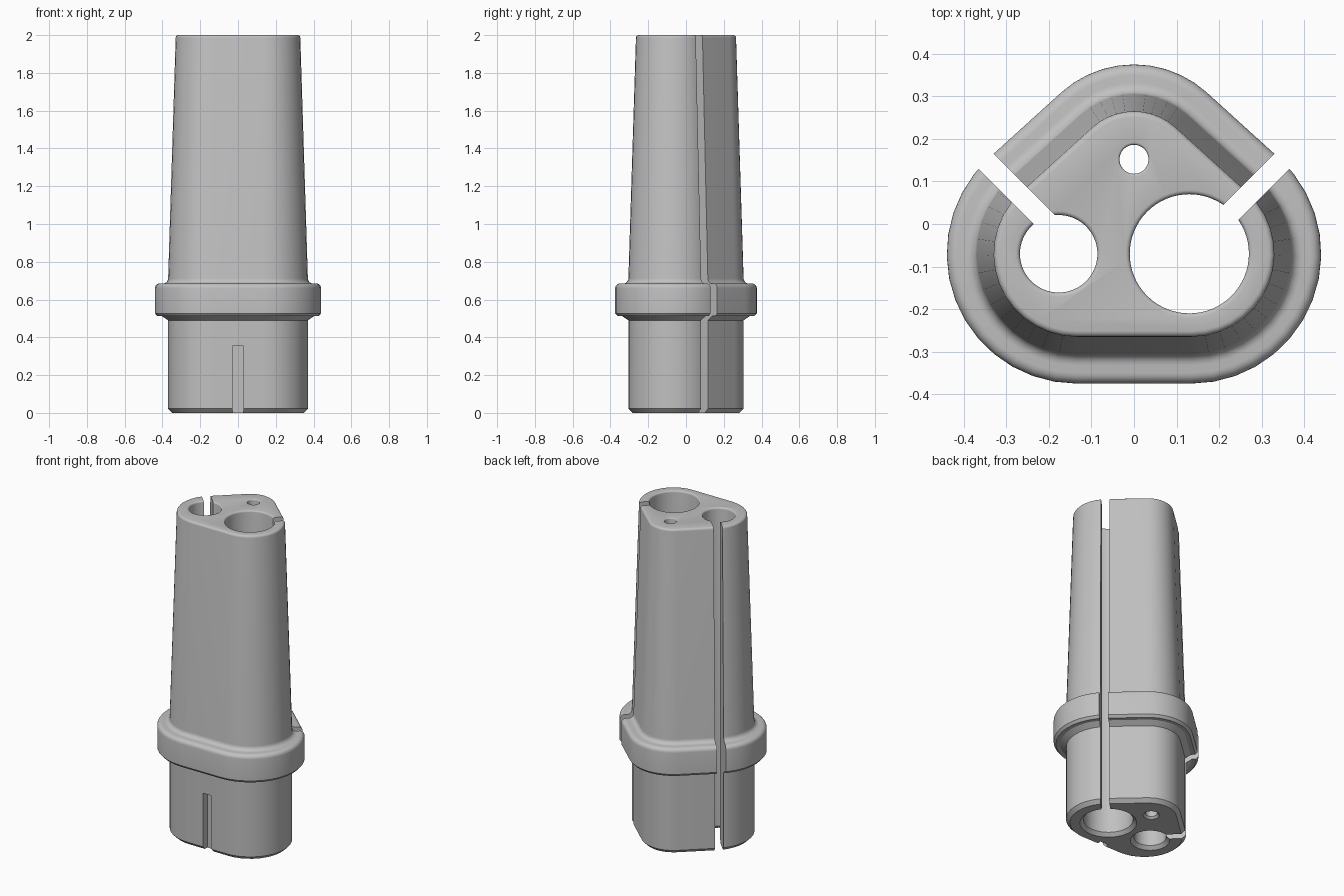
import bpy, bmesh, math
from math import cos, sin, pi, radians
from mathutils import Matrix

cube = bpy.data.objects.get("Cube")
if cube:
    bpy.data.objects.remove(cube, do_unlink=True)

grey = bpy.data.materials.new("plain grey")
grey.use_nodes = True
colour = (0.53, 0.53, 0.53, 1)
grey.diffuse_color = colour
grey.node_tree.nodes["Principled BSDF"].inputs["Base Color"].default_value = colour


def make_object(name, bm):
    bmesh.ops.recalc_face_normals(bm, faces=bm.faces)
    mesh = bpy.data.meshes.new(name)
    bm.to_mesh(mesh)
    bm.free()
    mesh.materials.append(grey)
    obj = bpy.data.objects.new(name, mesh)
    bpy.context.collection.objects.link(obj)
    return obj


def loft(name, rings):
    """Skin a stack of closed rings and cap both ends."""
    bm = bmesh.new()
    loops = [[bm.verts.new(p) for p in ring] for ring in rings]
    n = len(loops[0])
    for a, b in zip(loops, loops[1:]):
        for i in range(n):
            j = (i + 1) % n
            bm.faces.new((a[i], a[j], b[j], b[i]))
    bm.faces.new(loops[0][::-1])
    bm.faces.new(loops[-1])
    return make_object(name, bm)


def arc(x, y, r, z, start, end, steps):
    angles = [radians(start + (end - start) * i / steps) for i in range(steps + 1)]
    return [(x + r * cos(a), y + r * sin(a), z) for a in angles]


# Rounded triangle: two wide front corners and one blunt back corner
def outline(r, z):
    lean = 48
    return (arc(0.135, -0.07, r, z, -90, lean, 14)
            + arc(0, 0.12, r - 0.05, z, lean, 180 - lean, 10)
            + arc(-0.135, -0.07, r, z, 180 - lean, 270, 14))


# Body profile as corner radius and height
profile = [(0.213, 0), (0.235, 0.022), (0.235, 0.49), (0.267, 0.512),
           (0.292, 0.512), (0.305, 0.527)]
profile += [(0.28 + 0.025 * cos(t), 0.66 + 0.025 * sin(t))
            for t in [i * pi / 10 for i in range(6)]]
profile += [(0.262 - 0.027 * sin(t), 0.712 - 0.027 * cos(t))
            for t in [i * pi / 10 for i in range(6)]]
profile += [(0.181 + 0.014 * cos(t), 1.986 + 0.014 * sin(t))
            for t in [i * pi / 8 for i in range(5)]]
body = loft("plug_body", [outline(r, z) for r, z in profile])


# Through hole with a chamfer below and a rounded rim above
def hole(name, x, y, r, chamfer, rim):
    steps = [(r + chamfer + 0.02, -0.02), (r, chamfer)]
    steps += [(r + rim * (1 - cos(t)), 2 - rim + rim * sin(t))
              for t in [i * pi / 8 for i in range(5)]]
    steps.append((r + rim, 2.05))
    return loft(name, [arc(x, y, q, z, 0, 354.375, 63) for q, z in steps])


def block(name, size, centre, angle=0):
    bm = bmesh.new()
    bmesh.ops.create_cube(bm, size=1, matrix=Matrix.Translation(centre)
                          @ Matrix.Rotation(radians(angle), 4, "Z")
                          @ Matrix.Diagonal((*size, 1)))
    return make_object(name, bm)


cutters = [hole("large_hole_cutter", 0.13, -0.07, 0.14, 0.02, 0.01),
           hole("medium_hole_cutter", -0.177, -0.07, 0.091, 0.02, 0.01),
           hole("small_hole_cutter", 0, 0.152, 0.034, 0.012, 0.006)]

# Full-height slits from the outer wall into the two larger holes
for side, name in ((1, "left_slit_cutter"), (-1, "right_slit_cutter")):
    cutters.append(block(name, (0.4, 0.05, 3),
                         (side * 0.332, 0.132, 1), side * 45))

# Shallow key slot on the lower front
cutters.append(block("key_slot_cutter", (0.058, 0.1, 0.8), (0, -0.31, -0.045)))

bpy.ops.object.select_all(action="DESELECT")
bpy.context.view_layer.objects.active = body
body.select_set(True)
for cutter in cutters:
    cutter.hide_render = True
    cut = body.modifiers.new(cutter.name, "BOOLEAN")
    cut.operation = "DIFFERENCE"
    cut.solver = "EXACT"
    cut.object = cutter
    bpy.ops.object.modifier_apply(modifier=cut.name)
for cutter in cutters:
    bpy.data.objects.remove(cutter, do_unlink=True)

bpy.ops.object.shade_smooth_by_angle(angle=radians(30))
